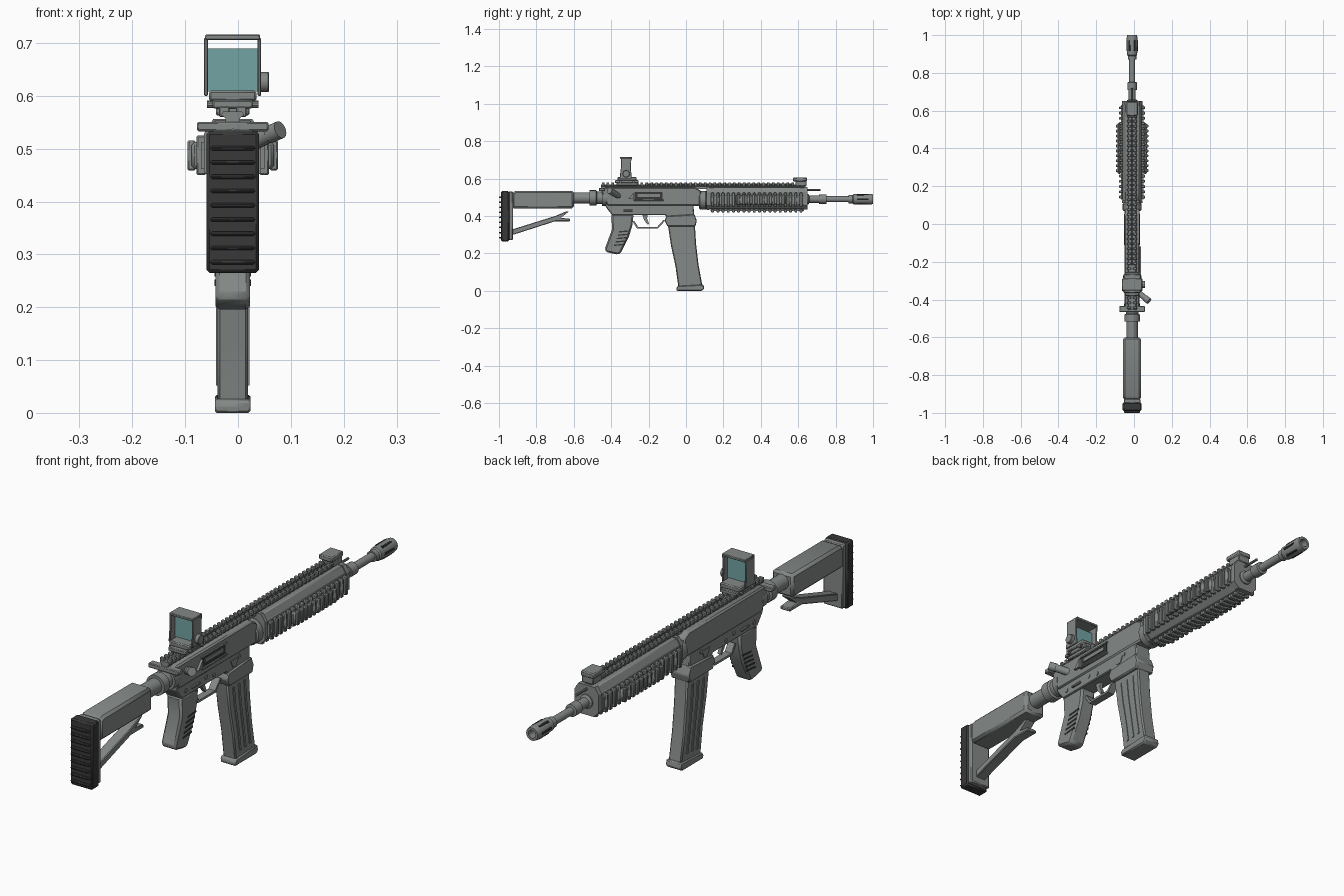
import bpy, bmesh, math
from mathutils import Vector

old = bpy.data.objects.get("Cube")
if old:
    bpy.data.objects.remove(old)

CX = -0.01      # centre plane of the body
AXIS = 0.49     # height of the bore


def material(name, rgb):
    m = bpy.data.materials.new(name)
    m.use_nodes = True
    m.diffuse_color = (*rgb, 1)
    m.node_tree.nodes["Principled BSDF"].inputs["Base Color"].default_value = (*rgb, 1)
    return m


GREY = material("gunmetal grey", (0.23, 0.25, 0.24))
DARK = material("dark rubber", (0.04, 0.04, 0.04))
GLASS = material("teal glass", (0.17, 0.37, 0.37))
made = []


def finish(name, bm, mat, bevel=0.0):
    bmesh.ops.recalc_face_normals(bm, faces=bm.faces)
    me = bpy.data.meshes.new(name)
    bm.to_mesh(me)
    bm.free()
    me.materials.append(mat)
    ob = bpy.data.objects.new(name, me)
    ob.location.x = CX
    bpy.context.collection.objects.link(ob)
    if bevel:
        mod = ob.modifiers.new("edge", "BEVEL")
        mod.width, mod.segments, mod.limit_method = bevel, 1, "ANGLE"
    made.append(ob)
    return ob


def prism(name, pts, a, b, mat=GREY, bevel=0.0, axis="x"):
    """Extrude a (y, z) outline along x, or an (x, z) outline along y."""
    bm = bmesh.new()
    place = (lambda p, t: (t, *p)) if axis == "x" else (lambda p, t: (p[0], t, p[1]))
    lo, hi = [[bm.verts.new(place(p, t)) for p in pts] for t in (a, b)]
    n = len(pts)
    bm.faces.new(lo)
    bm.faces.new(hi)
    for i in range(n):
        j = (i + 1) % n
        bm.faces.new((lo[i], lo[j], hi[j], hi[i]))
    return finish(name, bm, mat, bevel)


def box(name, x, y, z, mat=GREY, bevel=0.0):
    outline = [(y[0], z[0]), (y[1], z[0]), (y[1], z[1]), (y[0], z[1])]
    return prism(name, outline, x[0], x[1], mat, bevel)


def array(ob, count, step):
    mod = ob.modifiers.new("repeat", "ARRAY")
    mod.count, mod.use_relative_offset, mod.use_constant_offset = count, False, True
    mod.constant_offset_displace = step
    return ob


def rod(name, a, b, r, mat=GREY, sides=16, bevel=0.0):
    a, b = Vector(a), Vector(b)
    bm = bmesh.new()
    bmesh.ops.create_cone(bm, cap_ends=True, segments=sides, radius1=r, radius2=r, depth=(b - a).length)
    bm.transform((b - a).to_track_quat("Z", "Y").to_matrix().to_4x4())
    bmesh.ops.translate(bm, verts=bm.verts, vec=(a + b) / 2)
    return finish(name, bm, mat, bevel)


def lathe(name, profile, z, mat=GREY, sides=20):
    """Spin a (y, radius) profile around an axis along y."""
    bm = bmesh.new()
    rings = [[bm.verts.new((r * math.cos(t), y, z + r * math.sin(t)))
              for t in (2 * math.pi * k / sides for k in range(sides))] for y, r in profile]
    for p, q in zip(rings, rings[1:]):
        for i in range(sides):
            j = (i + 1) % sides
            bm.faces.new((p[i], p[j], q[j], q[i]))
    bm.faces.new(rings[0])
    bm.faces.new(rings[-1])
    return finish(name, bm, mat)


# Stock with rubber pad and lower strut
box("butt_pad", (-.05, .05), (-.99, -.945), (.265, .533), DARK, .006)
array(box("pad_ridge", (-.042, .042), (-1, -.985), (.281, .289), DARK, .003), 9, (0, 0, .027))
box("butt_plate", (-.044, .044), (-.95, -.925), (.272, .53), GREY, .004)
prism("stock_body", [(-.93, .44), (-.6, .44), (-.6, .535), (-.91, .535), (-.93, .525)],
      -.047, .047, GREY, .01)
prism("stock_strut", [(-.94, .295), (-.7, .372), (-.62, .372), (-.62, .386), (-.67, .39),
                      (-.625, .425), (-.64, .425), (-.7, .4), (-.94, .325)], -.022, .022, GREY, .003)

# Buffer tube
lathe("buffer_tube", [(-.61, .03), (-.515, .03), (-.515, .041), (-.48, .041), (-.475, .033),
                      (-.45, .033), (-.45, .043), (-.42, .043)], .497)

# Receiver, magazine well and handle plate
prism("upper_receiver", [(-.445, .51), (-.42, .455), (.08, .455), (.08, .535), (.05, .553),
                         (-.43, .553), (-.455, .54)], -.04, .04, GREY, .006)
prism("lower_receiver", [(-.435, .5), (-.43, .45), (-.395, .405), (-.11, .405), (-.1, .38),
                         (.045, .38), (.04, .46), (-.2, .47), (-.38, .49)], -.035, .035, GREY, .004)
prism("magazine_well", [(-.105, .4), (-.115, .375), (-.1, .345), (.05, .345), (.058, .375), (.045, .41)],
      -.042, .042, GREY, .004)
box("charging_handle", (-.068, .068), (-.465, -.435), (.533, .551), GREY, .003)
rod("forward_assist", (.03, -.36, .507), (.085, -.405, .534), .015)
rod("forward_assist_cap", (.07, -.393, .527), (.09, -.409, .536), .017)

# Ejection port, bolt and dust cover on the right-hand face
box("ejection_port", (.035, .042), (-.275, -.125), (.487, .53), DARK)
box("bolt", (.038, .046), (-.26, -.14), (.503, .519))
box("port_frame", (.038, .048), (-.28, -.12), (.481, .489), GREY, .002)
box("port_rim", (.038, .046), (-.28, -.12), (.528, .534))
prism("brass_deflector", [(-.31, .49), (-.28, .49), (-.28, .525)], .035, .05)

# Pins, selector and catches on both sides
for s in (-1, 1):
    for y, z in ((-.37, .43), (-.03, .44), (-.24, .435), (-.19, .425)):
        rod("receiver_pin", (s * .03, y, z), (s * .038, y, z), .008, GREY, 12)
    box("selector", sorted((s * .03, s * .042)), (-.335, -.285), (.425, .434), GREY, .002)
    prism("well_mark", [(-.085, .44), (-.035, .44), (-.05, .41), (-.07, .41)],
          *sorted((s * .03, s * .038)))

# Pistol grip with slots
prism("grip", [(-.4, .41), (-.28, .41), (-.287, .35), (-.305, .29), (-.35, .2), (-.365, .194),
               (-.425, .207), (-.435, .222), (-.395, .33)], -.033, .033, GREY, .009)
for s in (-1, 1):
    for i in range(5):
        y, z = -.385 + .007 * i, .24 + .018 * i
        prism("grip_slot", [(y, z), (y + .055, z + .005), (y + .055, z + .012), (y, z + .007)],
              *sorted((s * .03, s * .0345)), DARK)

# Trigger and guard
path = [(-.285, .37), (-.262, .333), (-.15, .333), (-.112, .375)]
inner = [(-.12, .38), (-.154, .342), (-.256, .342), (-.277, .375)]
prism("trigger_guard", path + inner, -.015, .015)
prism("trigger", [(-.235, .41), (-.205, .41), (-.208, .385), (-.197, .358), (-.204, .353),
                  (-.222, .375)], -.007, .007)

# Curved magazine with ribs and floor plate
front = [(.047, .36), (.054, .25), (.067, .14), (.088, .025)]
rear = [(-.04, .015), (-.056, .13), (-.08, .24), (-.098, .36)]
prism("magazine", front + rear, -.029, .029, GREY, .005)
prism("floor_plate", [(-.05, 0), (.085, 0), (.098, .012), (.093, .034), (-.045, .026), (-.052, .015)],
      -.034, .034, GREY, .004)
back = rear[::-1]
for f in (.25, .5, .75):
    mid = [Vector(p).lerp(Vector(q), f) for p, q in zip(back, front)]
    mid[0] = mid[0].lerp(mid[1], .3)
    mid[-1] = mid[-1].lerp(mid[-2], .3)
    half = Vector((.005, 0))
    for s in (-1, 1):
        prism("magazine_rib", [p - half for p in mid] + [p + half for p in mid[::-1]],
              *sorted((s * .027, s * .032)))

# Top rail
rail = [(-.014, .545), (.014, .545), (.014, .558), (.022, .564), (.018, .57), (-.018, .57), (-.022, .564), (-.014, .558)]
prism("top_rail", rail, -.455, .64, GREY, axis="y")
for s in (-1, 1):
    tooth = box("top_rail_tooth", sorted((s * .006, s * .026)), (-.45, -.437), (.56, .58), GREY, .002)
    array(tooth, 42, (0, .026, 0))
box("rail_groove", (-.006, .006), (-.22, .57), (.568, .573), DARK)

# Handguard with ribbed side and bottom rails
lathe("barrel_nut", [(.07, .045), (.075, .05), (.105, .05), (.115, .043)], .485)
octagon = [(-.03, .437), (.03, .437), (.05, .458), (.05, .527), (.034, .553), (-.034, .553),
           (-.05, .527), (-.05, .458)]
prism("handguard", octagon, .11, .648, GREY, .003, "y")
prism("handguard_rear_band", [(1.08 * x, .495 + 1.06 * (z - .495)) for x, z in octagon], .11, .125, axis="y")
prism("handguard_front_band", [(1.08 * x, .495 + 1.04 * (z - .495)) for x, z in octagon], .63, .65, axis="y")
for s in (-1, 1):
    box("side_rail", sorted((s * .045, s * .06)), (.13, .63), (.462, .513))
    array(box("side_rail_tooth", sorted((s * .05, s * .069)), (.135, .15), (.45, .525), GREY, .003),
          18, (0, .0278, 0))
    box("side_panel", sorted((s * .06, s * .078)), (.265, .535), (.462, .513), GREY, .006)
    array(box("side_panel_rib", sorted((s * .07, s * .086)), (.275, .29), (.459, .516), GREY, .003),
          10, (0, .0262, 0))
box("bottom_rail", (-.016, .016), (.13, .63), (.428, .44))
array(box("bottom_rail_tooth", (-.025, .025), (.135, .15), (.42, .436), GREY, .002), 18, (0, .0278, 0))

# Gas tube, barrel and flash hider
rod("gas_tube", (0, .64, .54), (0, .72, .54), .005, GREY, 10)
lathe("barrel", [(.62, .028), (.655, .028), (.66, .019), (.71, .019), (.71, .025), (.75, .025),
                 (.752, .016), (.87, .016), (.87, .022), (.893, .022)], AXIS)
lathe("flash_hider", [(.885, .018), (.895, .027), (.985, .029), (1, .026), (1, .016), (.95, .015)], AXIS)
lathe("muzzle_bore", [(.945, .0145), (.953, .0145)], AXIS, DARK)
for k in range(6):
    t = math.pi * k / 3
    d = Vector((math.cos(t), 0, math.sin(t))) * .0245
    rod("hider_slot", d + Vector((0, .915, AXIS)), d + Vector((0, .975, AXIS)), .006, DARK, 8)

# Folded front sight
box("front_sight_base", (-.026, .026), (.585, .645), (.56, .59), GREY, .003)
box("front_sight_top", (-.03, .03), (.572, .648), (.585, .606), GREY, .004)

# Optic: mount, hood, window and side dials
box("optic_rail_clamp", (-.032, .032), (-.37, -.26), (.563, .58), GREY, .003)
box("optic_mount", (-.038, .038), (-.38, -.255), (.576, .592), GREY, .003)
box("optic_base", (-.045, .045), (-.365, -.265), (.59, .61), GREY, .004)
for s in (-1, 1):
    hood = [(-.355, .6), (-.29, .6), (-.295, .66), (-.292, .71), (-.348, .71), (-.348, .66)]
    prism("hood_side", hood, *sorted((s * .047, s * .054)), GREY, .002)
    for y in (-.35, -.28):
        rod("clamp_screw", (s * .035, y, .584), (s * .049, y, .584), .007, GREY, 10)
box("hood_top", (-.052, .052), (-.352, -.288), (.706, .716), GREY, .002)
box("optic_window", (-.047, .047), (-.322, -.318), (.608, .69), GLASS)
rod("optic_dial", (.05, -.32, .626), (.069, -.32, .626), .019, GREY, 16, .002)

# Smooth the round parts, keep edges sharp
bpy.ops.object.select_all(action="DESELECT")
for ob in made:
    ob.select_set(True)
bpy.context.view_layer.objects.active = made[0]
bpy.ops.object.shade_smooth_by_angle(angle=math.radians(30))
